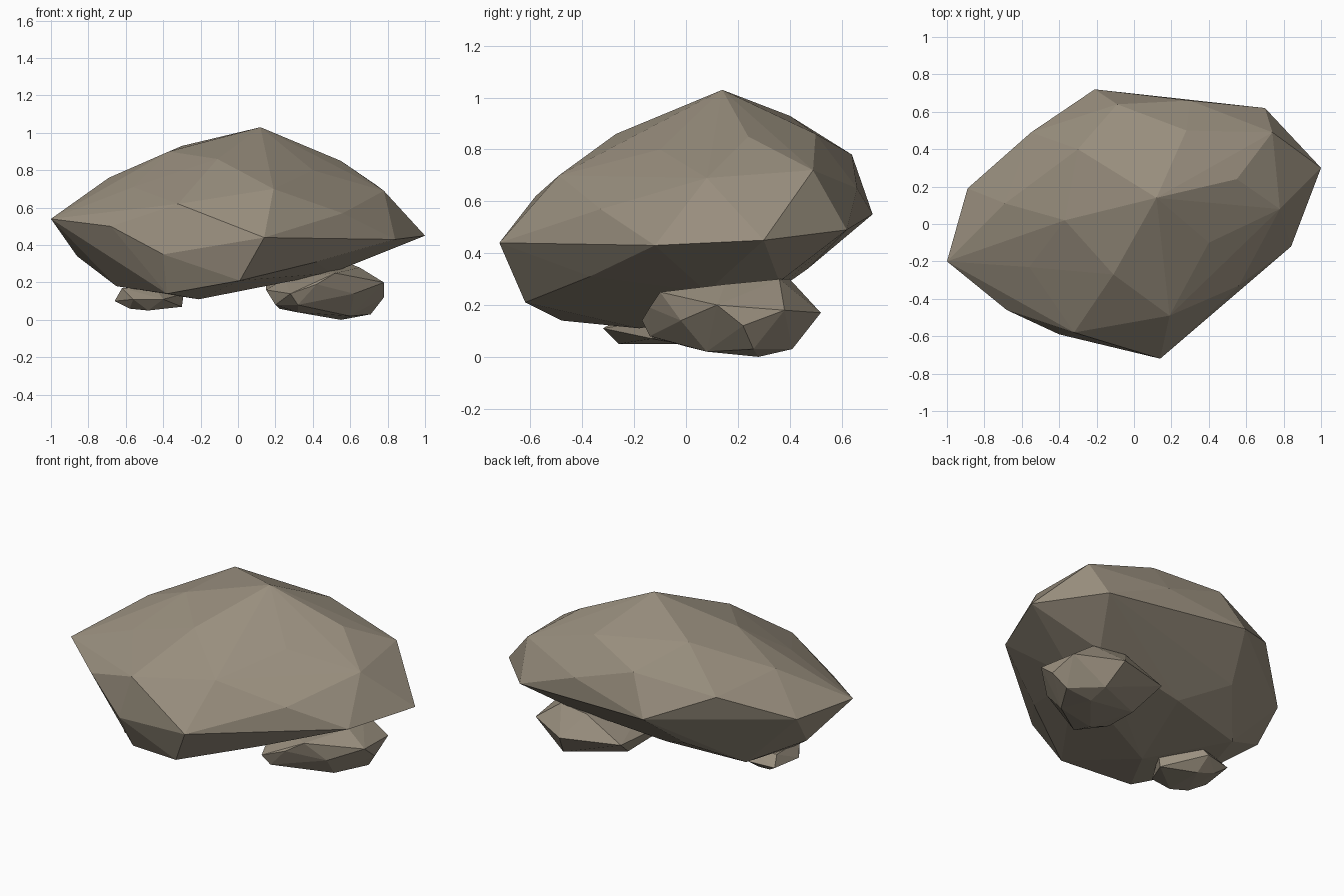
import bpy
import bmesh

default_cube = bpy.data.objects.get("Cube")
if default_cube:
    bpy.data.objects.remove(default_cube, do_unlink=True)


def make_material(name, colour):
    material = bpy.data.materials.new(name)
    material.use_nodes = True
    material.diffuse_color = colour
    shader = material.node_tree.nodes["Principled BSDF"]
    shader.inputs["Base Color"].default_value = colour
    shader.inputs["Roughness"].default_value = 1
    return material


def make_rock(name, material, *contours):
    """Stretch a faceted skin over rough contours, listed from top to bottom."""
    bm = bmesh.new()
    for contour in contours:
        for corner in contour:
            bm.verts.new(corner)
    hull = bmesh.ops.convex_hull(bm, input=list(bm.verts), use_existing_faces=False)
    # Drop corners that ended up inside the skin
    loose = [v for v in bm.verts if not v.link_faces]
    bmesh.ops.delete(bm, geom=loose, context="VERTS")
    bmesh.ops.recalc_face_normals(bm, faces=list(bm.faces))
    mesh = bpy.data.meshes.new(name)
    bm.to_mesh(mesh)
    bm.free()
    mesh.materials.append(material)
    rock = bpy.data.objects.new(name, mesh)
    bpy.context.collection.objects.link(rock)
    for face in mesh.polygons:
        face.use_smooth = False
    return rock


stone = make_material("warm grey stone", (.32, .275, .21, 1))

# Large boulder: crown, shoulder, waist, belly and underside contours
crown = [(.12, .14, 1.03), (-.3, .4, .93), (-.37, .02, .9),
         (-.11, -.27, .86), (.28, .5, .86), (.55, .24, .85), (.4, -.1, .8)]
shoulder = [(-.69, .11, .76), (-.56, -.23, .71), (.19, -.49, .7),
            (.78, .08, .69), (.74, .49, .72), (-.09, .64, .78),
            (-.55, .49, .69), (-.32, -.58, .62), (.56, -.33, .57)]
waist = [(-1, -.2, .54), (-.68, -.46, .5), (.14, -.72, .44), (.84, -.12, .43),
         (1, .3, .45), (.7, .62, .49), (.3, .66, .65), (-.21, .72, .55),
         (-.89, .19, .53)]
belly = [(-.4, -.59, .35), (.42, -.37, .31), (-.86, .05, .34), (-.32, .47, .34)]
underside = [(.01, -.62, .21), (-.38, -.48, .14), (-.65, -.12, .18),
             (-.21, -.18, .11), (-.55, .2, .18), (-.07, .3, .22),
             (.5, .08, .25), (.55, .36, .29)]
make_rock("large_boulder", stone, crown, shoulder, waist, belly, underside)

# Medium stone propping up the left side
medium_top = [(.65, .15, .28), (.6, .36, .3), (.4, .4, .3), (.25, .1, .22),
              (.52, -.1, .25)]
medium_waist = [(.15, .12, .16), (.28, -.17, .14), (.42, -.14, .19),
                (.62, -.02, .14), (.78, .12, .2), (.78, .22, .12),
                (.76, .38, .18), (.5, .52, .17), (.15, .42, .18)]
medium_base = [(.2, .02, .08), (.32, -.14, .08), (.22, .25, .06),
               (.32, 0, .04), (.55, .28, 0), (.71, .26, .03),
               (.55, .41, .03), (.6, .08, .02)]
make_rock("medium_stone", stone, medium_top, medium_waist, medium_base)

# Small stone under the right side
small_top = [(-.62, -.22, .17), (-.45, -.2, .18), (-.29, -.13, .14),
             (-.45, .04, .18), (-.62, 0, .17)]
small_waist = [(-.66, -.16, .1), (-.56, -.31, .11), (-.4, -.32, .11),
               (-.64, .05, .11), (-.48, .08, .12)]
small_base = [(-.58, -.22, .06), (-.48, -.26, .05), (-.3, -.13, .07),
              (-.48, -.02, .05), (-.58, .01, .07)]
make_rock("small_stone", stone, small_top, small_waist, small_base)
